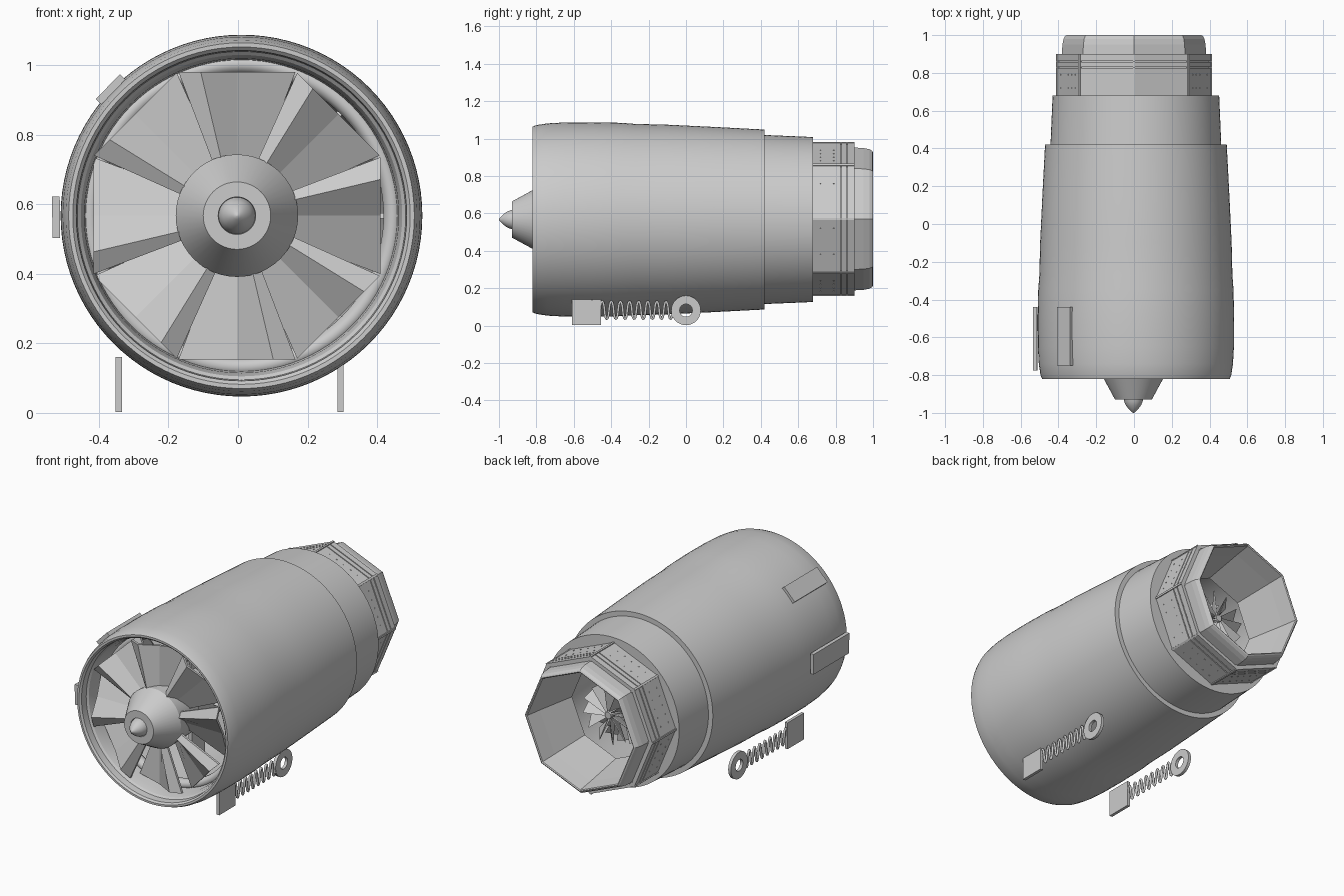
import bpy, bmesh, math
from mathutils import Vector

if "Cube" in bpy.data.objects:
    bpy.data.objects.remove(bpy.data.objects["Cube"])

CX, CZ = 0.01, 0.567      # cowl axis
FX = -0.003               # rotor and nozzle axis


def finish(bm, name, angle=None):
    bmesh.ops.recalc_face_normals(bm, faces=bm.faces[:])
    me = bpy.data.meshes.new(name)
    bm.to_mesh(me)
    bm.free()
    ob = bpy.data.objects.new(name, me)
    bpy.context.collection.objects.link(ob)
    if angle:
        bpy.context.view_layer.objects.active = ob
        ob.select_set(True)
        bpy.ops.object.shade_smooth_by_angle(angle=math.radians(angle))
        ob.select_set(False)
    return ob


def ring(r, y, n, cx, cz):
    return [(cx + r * math.cos(i * math.tau / n), y, cz + r * math.sin(i * math.tau / n)) for i in range(n)]


def lathe(name, prof, n=96, cx=CX, cz=CZ, closed=True, angle=30):
    """Revolve (y, r) points about the engine axis."""
    bm = bmesh.new()
    loops = [[bm.verts.new(p) for p in ring(r, y, n, cx, cz)] for y, r in prof]
    pairs = list(zip(loops, loops[1:]))
    if closed:
        pairs.append((loops[-1], loops[0]))
    for a, b in pairs:
        for i in range(n):
            j = (i + 1) % n
            bm.faces.new((a[i], a[j], b[j], b[i]))
    if not closed:
        bm.faces.new(loops[0])
        bm.faces.new(loops[-1])
    return finish(bm, name, angle)


def polar(a, r, t, y, cx=FX, cz=CZ):
    """Point at radius r along angle a, shifted t along the tangent."""
    c, s = math.cos(a), math.sin(a)
    return (cx + r * c - t * s, y, cz + r * s + t * c)


def blades(name, count, stations, section, thick):
    """Rotor: stations = (radius, half chord); section = (chord fraction, y)."""
    bm = bmesh.new()
    for k in range(count):
        a = k * math.tau / count
        rows = []
        for r, h in stations:
            front = [bm.verts.new(polar(a, r, f * h, y)) for f, y in section]
            back = [bm.verts.new(polar(a, r, f * h, y + thick)) for f, y in reversed(section)]
            rows.append(front + back)
        m = len(rows[0])
        for p, q in zip(rows, rows[1:]):
            for i in range(m):
                j = (i + 1) % m
                bm.faces.new((p[i], p[j], q[j], q[i]))
        bm.faces.new(rows[0])
        bm.faces.new(rows[-1])
    return finish(bm, name)


def prism(bm, pts, offset):
    """Extrude a polygon by an offset vector."""
    a = [bm.verts.new(p) for p in pts]
    b = [bm.verts.new(Vector(p) + Vector(offset)) for p in pts]
    n = len(a)
    for i in range(n):
        j = (i + 1) % n
        bm.faces.new((a[i], a[j], b[j], b[i]))
    bm.faces.new(a)
    bm.faces.new(b)


# outer cowl with rolled intake lip, stepped rear shell and inner duct
lathe("cowl", [
    (-0.82, 0.485), (-0.82, 0.497), (-0.80, 0.505), (-0.74, 0.514), (-0.65, 0.519), (-0.5, 0.52),
    (-0.35, 0.517), (-0.27, 0.511), (-0.1, 0.507), (0.15, 0.495), (0.42, 0.481),
    (0.42, 0.452), (0.68, 0.441), (0.68, 0.36), (0.4, 0.39), (-0.2, 0.42), (-0.6, 0.445),
    (-0.72, 0.452), (-0.76, 0.462), (-0.77, 0.472), (-0.81, 0.475)])

# rounded ring inside the intake
lathe("intake_ring", [(-0.62 + 0.035 * math.cos(k * math.tau / 10), 0.435 + 0.028 * math.sin(k * math.tau / 10))
                      for k in range(10)], angle=60)

# spinner, hub and core shaft
lathe("spinner", [(-0.60, 0.17), (-0.785, 0.176), (-0.93, 0.097), (-0.93, 0.054), (-0.90, 0.05)],
      48, FX, closed=False)
lathe("spinner_tip", [(-0.92, 0.053), (-0.94, 0.049), (-0.96, 0.04), (-0.98, 0.025), (-0.994, 0.011), (-1.0, 0.002)],
      32, FX, closed=False, angle=50)
lathe("core_shaft", [(-0.61, 0.165), (-0.2, 0.15), (0.3, 0.12), (0.6, 0.05), (0.74, 0.02)], 32, FX, closed=False)

# front fan, with a folded leading edge on each blade
blades("fan_blades", 8, [(0.15, 0.068), (0.413, 0.168)],
       [(-1, -0.68), (0.0, -0.735), (0.62, -0.79), (1, -0.765)], 0.014)
# rear turbine stages
blades("turbine_front", 16, [(0.05, 0.012), (0.21, 0.034)], [(-1, 0.54), (1, 0.60)], 0.006)
blades("turbine_rear", 12, [(0.02, 0.008), (0.17, 0.03)], [(1, 0.66), (-1, 0.73)], 0.006)
# stator vanes
blades("stator_vanes", 8, [(0.14, 0.008), (0.43, 0.008)], [(-1, -0.45), (1, -0.44)], 0.12)

# eight-sided exhaust nozzle
lathe("nozzle", [
    (0.66, 0.395), (0.895, 0.395), (0.895, 0.382), (0.95, 0.379), (0.98, 0.373), (0.996, 0.364),
    (1.0, 0.356), (0.996, 0.350), (0.9, 0.335), (0.66, 0.29)], 8, 0.0, 0.57, angle=25).data.shade_flat()

# plates on the nozzle facets, split by two grooves
bm = bmesh.new()
ap, half = 0.378, 0.147
for k in range(8):
    a = (k + 0.5) * math.tau / 8
    for y0, y1, lift in ((0.67, 0.826, 0), (0.826, 0.832, -0.008), (0.832, 0.858, 0),
                         (0.858, 0.864, -0.008), (0.864, 0.9, 0)):
        ro = ap + lift
        prism(bm, [polar(a, 0.358, -half, y0, 0, 0.57), polar(a, 0.358, half, y0, 0, 0.57),
                   polar(a, ro, half + 0.006, y0, 0, 0.57), polar(a, ro, -half - 0.006, y0, 0, 0.57)],
              (0, y1 - y0, 0))
    # rivets
    for i in range(5):
        t = (i - 2) * 0.05
        for y in (0.72, 0.79):
            prism(bm, [polar(a, ap - 0.003, t + dt, y + dy, 0, 0.57)
                       for dt, dy in ((-.003, -.003), (.003, -.003), (.003, .003), (-.003, .003))],
                  (0.005 * math.cos(a), 0, 0.005 * math.sin(a)))
finish(bm, "nozzle_plates")

# raised ribs along the nozzle corners
bm = bmesh.new()
for k in range(8):
    a = k * math.tau / 8
    prism(bm, [polar(a, r, t, 0.67, 0, 0.57) for r, t in ((0.37, -.006), (0.37, .006), (0.412, .006), (0.412, -.006))],
          (0, 0.23, 0))
finish(bm, "nozzle_ribs")

# mounts below: square pad, flat serpentine spring, ring eye
for side, x in (("left", -0.3425), ("right", 0.2945)):
    bm = bmesh.new()
    x0 = x - 0.009
    prism(bm, [(x0, -0.61, 0.003), (x0, -0.455, 0.003), (x0, -0.455, 0.16), (x0, -0.61, 0.16)], (0.018, 0, 0))
    finish(bm, side + "_mount_pad")

    bm = bmesh.new()
    n = 32
    loops = [[bm.verts.new((xx, r * math.cos(i * math.tau / n), 0.081 + r * math.sin(i * math.tau / n)))
              for i in range(n)] for xx, r in ((x0, 0.079), (x0 + .018, 0.079), (x0 + .018, 0.034), (x0, 0.034))]
    for p, q in zip(loops, loops[1:] + loops[:1]):
        for i in range(n):
            j = (i + 1) % n
            bm.faces.new((p[i], p[j], q[j], q[i]))
    finish(bm, side + "_mount_eye", 30)

    cu = bpy.data.curves.new(side + "_mount_spring", 'CURVE')
    cu.dimensions = '3D'
    cu.bevel_depth = 0.007
    cu.bevel_resolution = 1
    sp = cu.splines.new('POLY')
    N = 120
    sp.points.add(N)
    for i, p in enumerate(sp.points):
        s = math.sin(i / N * math.tau * 8)
        z = 0.082 + 0.046 * math.copysign(abs(s) ** 0.6, s)
        p.co = (x, -0.46 + 0.39 * i / N, z, 1)
    bpy.context.collection.objects.link(bpy.data.objects.new(side + "_mount_spring", cu))

# plain plates on the left flank
for name, deg, y0, y1, r in (("side_plate", 180.5, -0.775, -0.44, 0.522), ("upper_plate", 136, -0.75, -0.44, 0.512)):
    bm = bmesh.new()
    a = math.radians(deg)
    h = 0.06 if name == "side_plate" else 0.05
    prism(bm, [polar(a, rr, t, y0, CX) for rr, t in ((r, -h), (r, h), (r + .022, h), (r + .022, -h))], (0, y1 - y0, 0))
    finish(bm, name)
